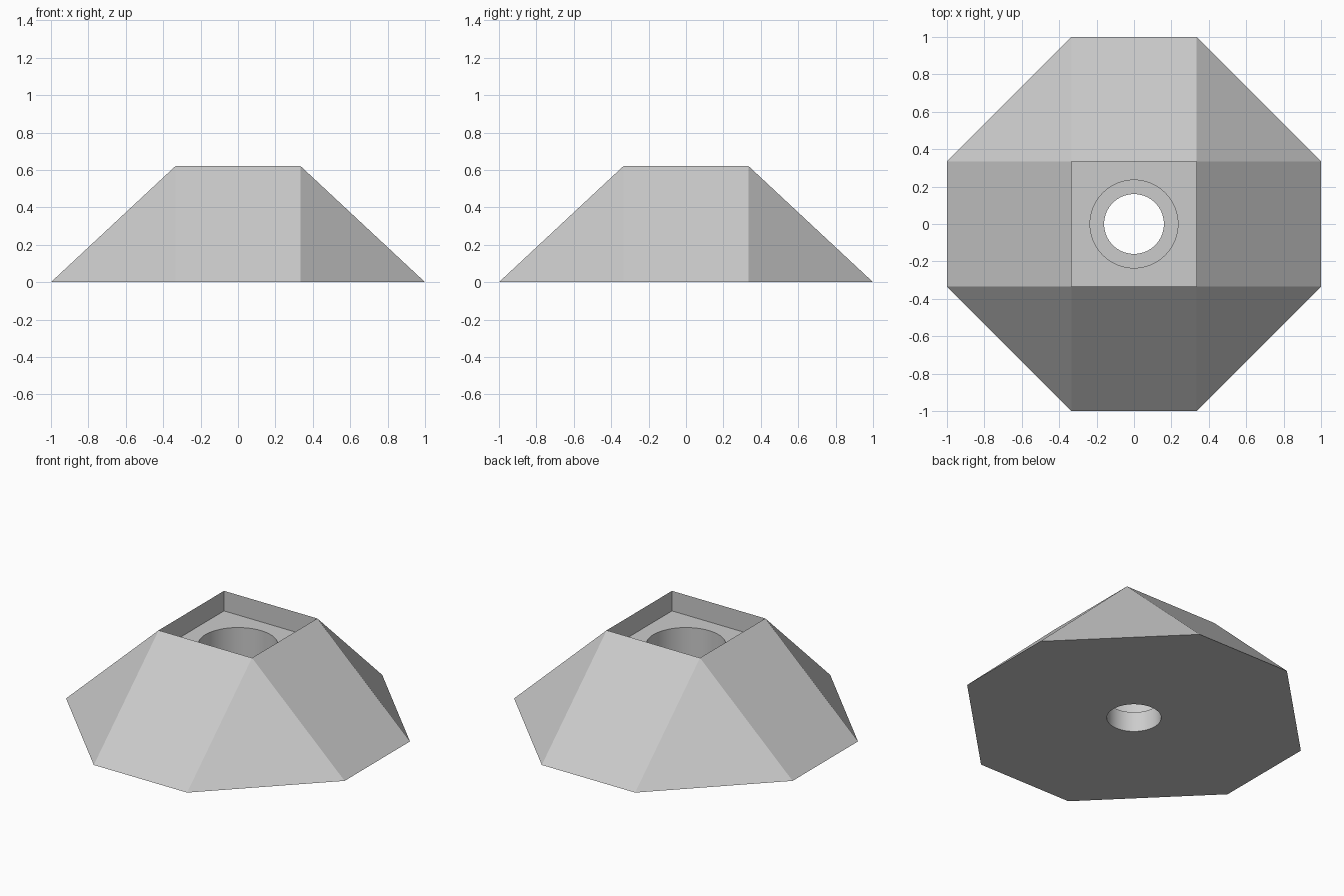
import bpy
import bmesh
import math

default_cube = bpy.data.objects.get("Cube")
if default_cube:
    bpy.data.objects.remove(default_cube, do_unlink=True)

HALF = 0.335       # half width of the square top
HEIGHT = 0.62
FLOOR = 0.49       # floor of the square recess
LEDGE = 0.13       # ledge inside the round bore

grey = bpy.data.materials.new("light_grey")
grey.use_nodes = True
colour = (0.6, 0.6, 0.6, 1)
grey.diffuse_color = colour
grey.node_tree.nodes["Principled BSDF"].inputs["Base Color"].default_value = colour

# Body: octagonal foot tapering to a square top
bm = bmesh.new()
for sx in (-1, 1):
    for sy in (-1, 1):
        bm.verts.new((sx, sy * HALF, 0))
        bm.verts.new((sx * HALF, sy, 0))
        bm.verts.new((sx * HALF, sy * HALF, HEIGHT))
bmesh.ops.convex_hull(bm, input=bm.verts[:])
bmesh.ops.dissolve_limit(bm, angle_limit=0.01, verts=bm.verts[:], edges=bm.edges[:])

# Square recess: push the top face straight down, leaving a sharp rim
top = max(bm.faces, key=lambda f: f.calc_center_median().z)
walls = bmesh.ops.extrude_face_region(bm, geom=[top])
bmesh.ops.delete(bm, geom=[f for f in [top] if f.is_valid], context='FACES_ONLY')
for v in walls["geom"]:
    if isinstance(v, bmesh.types.BMVert):
        v.co.z = FLOOR
bmesh.ops.recalc_face_normals(bm, faces=bm.faces[:])

mesh = bpy.data.meshes.new("base_block")
bm.to_mesh(mesh)
bm.free()
mesh.materials.append(grey)
block = bpy.data.objects.new("base_block", mesh)
bpy.context.collection.objects.link(block)


def drill(radius, bottom, top_z):
    """Cut a round vertical hole into the block."""
    bpy.ops.mesh.primitive_cylinder_add(
        vertices=64, radius=radius, depth=top_z - bottom,
        location=(0, 0, (top_z + bottom) / 2))
    cutter = bpy.context.object
    cutter.name = "hole_cutter"
    cutter.hide_render = True
    cutter.data.materials.append(grey)
    cut = block.modifiers.new("hole", 'BOOLEAN')
    cut.operation = 'DIFFERENCE'
    cut.solver = 'EXACT'
    cut.object = cutter
    bpy.ops.object.select_all(action='DESELECT')
    block.select_set(True)
    bpy.context.view_layer.objects.active = block
    bpy.ops.object.modifier_apply(modifier=cut.name)
    bpy.data.objects.remove(cutter, do_unlink=True)


# Wide bore from the recess, then a narrow hole right through the foot
drill(0.235, LEDGE, HEIGHT + 0.1)
drill(0.16, -0.1, HEIGHT + 0.1)

bpy.ops.object.shade_smooth_by_angle(angle=math.radians(20))
